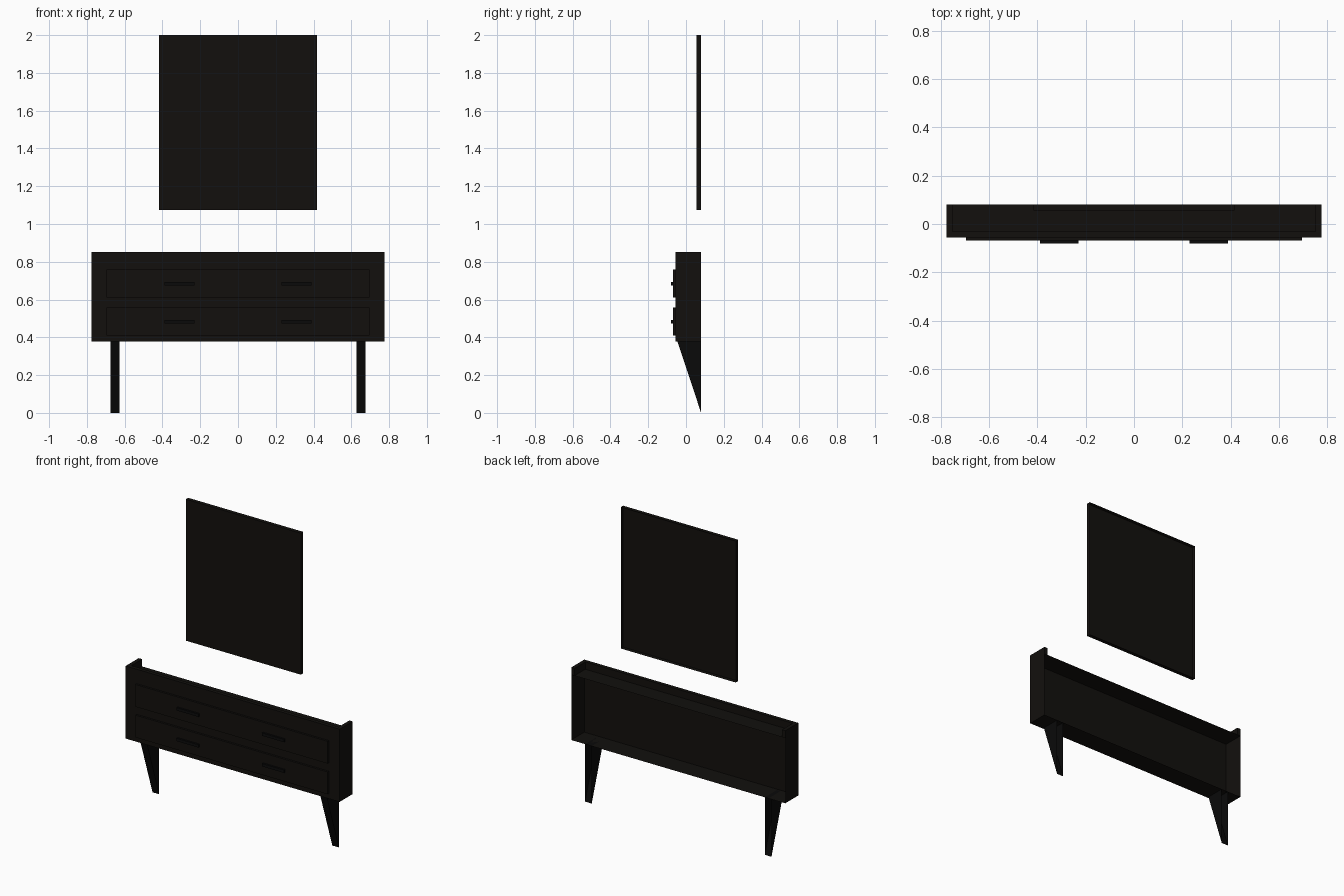
import bpy, bmesh

if "Cube" in bpy.data.objects:
    bpy.data.objects.remove(bpy.data.objects["Cube"])

BACK = 0.08


def material(name, rgb):
    m = bpy.data.materials.new(name)
    m.diffuse_color = (*rgb, 1)
    m.use_nodes = True
    m.node_tree.nodes["Principled BSDF"].inputs["Base Color"].default_value = m.diffuse_color
    return m


wood = material("dark_wood", (0.006, 0.005, 0.004))
black = material("black_metal", (0.003, 0.003, 0.003))


def finish(name, bm, mat):
    bmesh.ops.recalc_face_normals(bm, faces=bm.faces)
    me = bpy.data.meshes.new(name)
    bm.to_mesh(me)
    bm.free()
    me.materials.append(mat)
    ob = bpy.data.objects.new(name, me)
    bpy.context.collection.objects.link(ob)
    return ob


def box(name, x, y, z, mat, open_back=False):
    bm = bmesh.new()
    bmesh.ops.create_cube(bm, size=1)
    for v in bm.verts:
        v.co = [(a + b) / 2 + c * (b - a) for (a, b), c in zip((x, y, z), v.co)]
    if open_back:
        bm.normal_update()
        back = [f for f in bm.faces if f.normal.y > 0.9]
        bmesh.ops.delete(bm, geom=back, context='FACES')
    return finish(name, bm, mat)


def leg(name, x0, x1):
    # wedge tapering to a point against the wall, open at the back
    bm = bmesh.new()
    profile = [(-0.045, 0.377), (BACK, 0.377), (BACK, 0)]
    a, b = [[bm.verts.new((x, y, z)) for y, z in profile] for x in (x0, x1)]
    bm.faces.new(a)
    bm.faces.new(b)
    bm.faces.new((a[0], a[1], b[1], b[0]))
    bm.faces.new((a[0], a[2], b[2], b[0]))
    return finish(name, bm, mat=black)


# cabinet shell, open towards the wall
box("cabinet", (-0.776, 0.776), (-0.055, BACK), (0.377, 0.805), wood, True)

# raised rim around the top
box("front_rim", (-0.776, 0.776), (-0.055, -0.031), (0.805, 0.853), wood)
for side, s in (("left", -1), ("right", 1)):
    xs = sorted((s * 0.752, s * 0.776))
    box(side + "_rim", xs, (-0.031, BACK), (0.805, 0.853), wood)
    leg(side + "_leg", *sorted((s * 0.628, s * 0.676)))

# drawers, each with two handles
for row, z in (("lower", 0.411), ("upper", 0.612)):
    box(row + "_drawer", (-0.697, 0.697), (-0.068, -0.055), (z, z + 0.146), wood)
    for side, s in (("left", -1), ("right", 1)):
        xs = sorted((s * 0.23, s * 0.39))
        box(f"{row}_{side}_handle", xs, (-0.08, -0.068), (z + 0.062, z + 0.081), black)

# wall mirror
box("mirror", (-0.417, 0.417), (0.055, BACK), (1.073, 2.0), wood, True)
